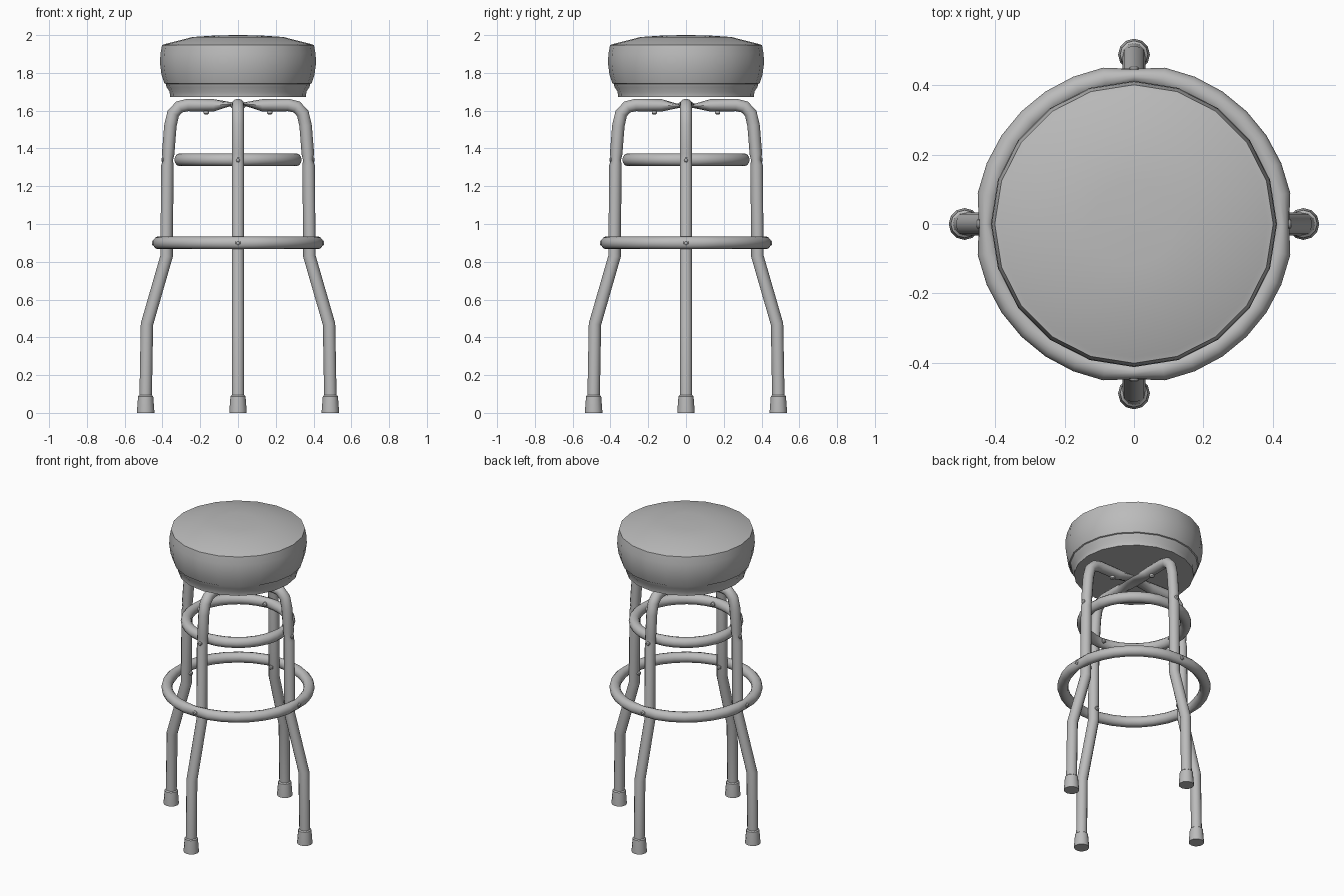
import bpy, bmesh
from math import sin, cos, pi, radians
from mathutils import Vector, Matrix

cube = bpy.data.objects.get("Cube")
if cube:
    bpy.data.objects.remove(cube)

grey = bpy.data.materials.new("plain grey")
grey.use_nodes = True
grey.diffuse_color = (0.5, 0.5, 0.5, 1)
grey.node_tree.nodes["Principled BSDF"].inputs["Base Color"].default_value = (0.5, 0.5, 0.5, 1)


def finish(bm, name, angle=40):
    bmesh.ops.recalc_face_normals(bm, faces=bm.faces)
    mesh = bpy.data.meshes.new(name)
    bm.to_mesh(mesh)
    bm.free()
    obj = bpy.data.objects.new(name, mesh)
    bpy.context.collection.objects.link(obj)
    mesh.materials.append(grey)
    bpy.ops.object.select_all(action='DESELECT')
    obj.select_set(True)
    bpy.context.view_layer.objects.active = obj
    bpy.ops.object.shade_smooth_by_angle(angle=radians(angle))
    return obj


def skin(bm, rings, closed=False):
    """Join rings of points into a tube, capped unless closed."""
    loops = [[bm.verts.new(p) for p in ring] for ring in rings]
    n = len(loops[0])
    pairs = list(zip(loops, loops[1:]))
    if closed:
        pairs.append((loops[-1], loops[0]))
    else:
        bm.faces.new(loops[0])
        bm.faces.new(loops[-1])
    for a, b in pairs:
        for i in range(n):
            j = (i + 1) % n
            bm.faces.new((a[i], a[j], b[j], b[i]))


def lathe(name, profile, sides, centre=(0, 0, 0), angle=40):
    bm = bmesh.new()
    skin(bm, [[Vector(centre) + Vector((r * cos(2 * pi * i / sides), r * sin(2 * pi * i / sides), z))
               for i in range(sides)] for r, z in profile])
    return finish(bm, name, angle)


def leg_pair(name, turn, lift):
    """One bent tube: foot, up, across under the seat, down to the other foot."""
    # x, z, half width, half thickness
    half = [(0.49, 0.03, R, R), (0.482, 0.47, R, R), (0.378, 0.83, R, R),
            (0.374, 1.31, R, R), (0.37, 1.34, R, 0.026), (0.37, 1.37, R, R),
            (0.358, 1.52, R, R), (0.343, 1.585, R, R), (0.31, 1.62, R, R),
            (0.265, 1.63, R, R), (0.13, 1.628, R, R), (0.03, 1.63 + lift, 0.045, 0.008)]
    path = half + [(-x, z, w, t) for x, z, w, t in reversed(half)]
    rot = Matrix.Rotation(turn, 3, 'Z')
    rings = []
    for k, (x, z, w, t) in enumerate(path):
        a, b = path[max(k - 1, 0)], path[min(k + 1, len(path) - 1)]
        along = Vector((b[0] - a[0], 0, b[1] - a[1])).normalized()
        out = along.cross(Vector((0, 1, 0)))
        rings.append([rot @ (Vector((x, 0, z)) + out * t * cos(q) + Vector((0, w * sin(q), 0)))
                      for q in (2 * pi * i / 12 for i in range(12))])
    bm = bmesh.new()
    skin(bm, rings)
    finish(bm, name)


def hoop(name, radius, z, dent):
    """Round rail, pressed in slightly where it is bolted to the legs."""
    rings = []
    steps = 32
    for k in range(steps):
        a = 2 * pi * k / steps
        press = dent if k % (steps // 4) == 0 else 0
        rings.append([((radius + (R - press) * cos(q)) * cos(a),
                       (radius + (R - press) * cos(q)) * sin(a), z + R * sin(q))
                      for q in (2 * pi * i / 12 for i in range(12))])
    bm = bmesh.new()
    skin(bm, rings, closed=True)
    finish(bm, name)


def bolt(name, start, end, radius=0.014):
    """Short pin with a slightly domed head at its end."""
    start, end = Vector(start), Vector(end)
    axis = end - start
    turn = axis.to_track_quat('Z', 'Y')
    length = axis.length
    bm = bmesh.new()
    skin(bm, [[start + turn @ Vector((r * cos(q), r * sin(q), h))
               for q in (2 * pi * i / 10 for i in range(10))]
              for r, h in ((radius, 0), (radius, length - 0.005), (radius * 0.6, length))])
    finish(bm, name)


R = 0.033

# Cushion and the band below it
lathe("seat_cushion", [(0.355, 1.73), (0.39, 1.745), (0.405, 1.79), (0.413, 1.85), (0.411, 1.9),
                       (0.402, 1.948), (0.393, 1.95), (0.385, 1.953), (0.24, 1.99),
                       (0.12, 1.998), (0.01, 2.0)], 20, angle=35)
lathe("seat_base", [(0.3, 1.672), (0.36, 1.672), (0.362, 1.7), (0.378, 1.725), (0.385, 1.75)], 20)

# Crossed leg tubes
leg_pair("leg_pair_side", 0, 0.006)
leg_pair("leg_pair_front_back", pi / 2, -0.006)

# Rails
hoop("upper_rail", 0.311, 1.34, 0.008)
hoop("foot_rail", 0.427, 0.9, 0.012)

# Rubber feet and bolts on each leg
for side, (dx, dy) in {"left": (1, 0), "right": (-1, 0), "back": (0, 1), "front": (0, -1)}.items():
    def at(r, z):
        return (dx * r, dy * r, z)
    lathe(side + "_foot", [(0.046, 0), (0.046, 0.01), (0.04, 0.088), (0.033, 0.094)], 12, at(0.489, 0))
    bolt(side + "_upper_bolt", at(0.35, 1.34), at(0.405, 1.34))
    bolt(side + "_upper_inner_bolt", at(0.3, 1.34), at(0.272, 1.34))
    bolt(side + "_foot_rail_bolt", at(0.42, 0.9), at(0.456, 0.9))
    bolt(side + "_foot_rail_inner_bolt", at(0.37, 0.9), at(0.335, 0.9))
    bolt(side + "_seat_bolt", at(0.168, 1.61), at(0.168, 1.58))
